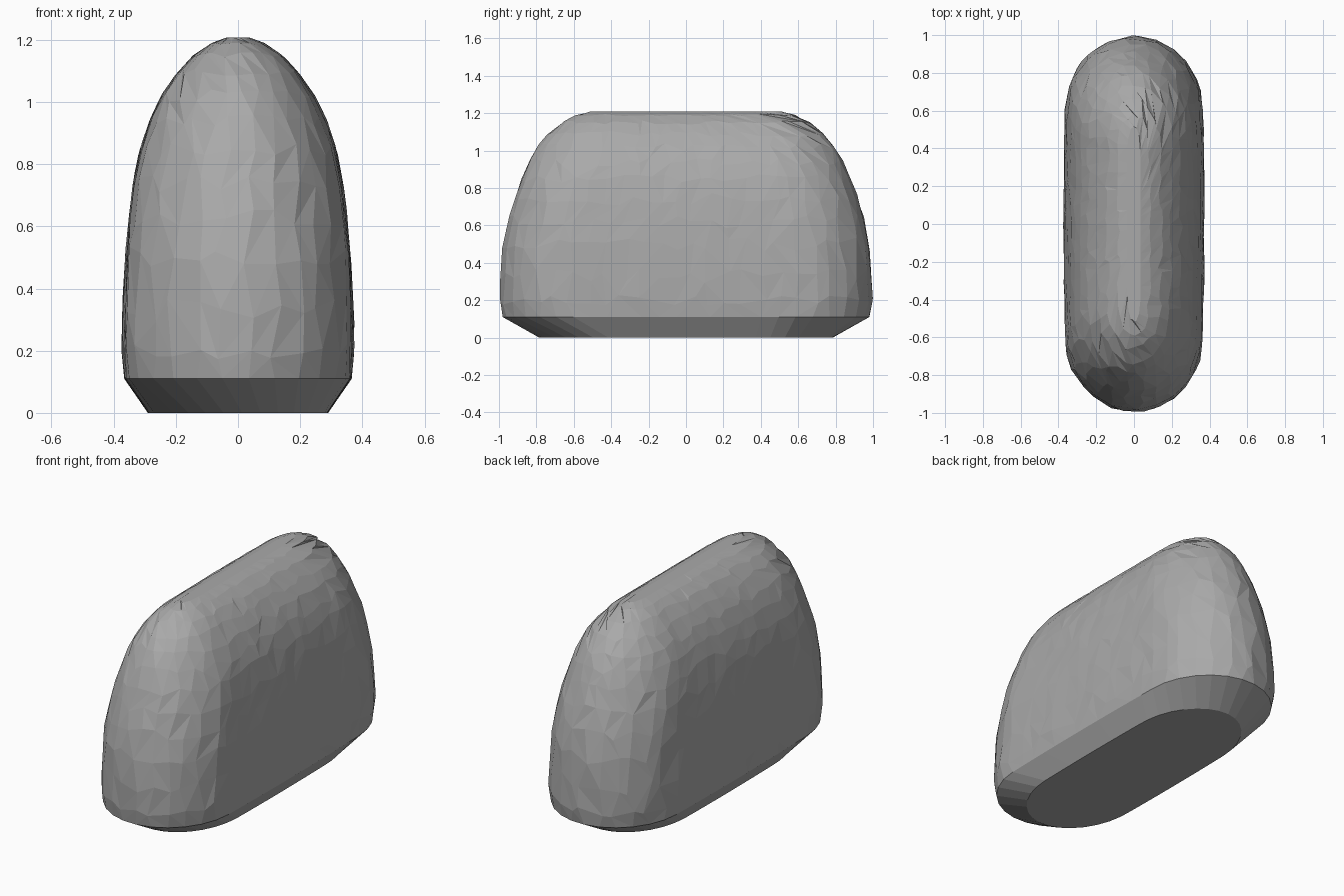
import bpy, bmesh, math, random

random.seed(4)
if "Cube" in bpy.data.objects:
    bpy.data.objects.remove(bpy.data.objects["Cube"], do_unlink=True)

# One plain grey stone colour
stone = bpy.data.materials.new("stone grey")
stone.use_nodes = True
grey = (0.4, 0.4, 0.4, 1)
stone.diffuse_color = grey
stone.node_tree.nodes["Principled BSDF"].inputs["Base Color"].default_value = grey

SIDES = 52
# Height, half width, half length
PROFILE = [(0, .29, .785), (.11, .366, .982), (.2, .376, 1), (.33, .374, .997),
           (.5, .365, .985), (.62, .354, .96), (.74, .34, .925), (.85, .318, .885),
           (.94, .288, .845), (1.02, .25, .8), (1.09, .2, .74), (1.15, .145, .67),
           (1.19, .085, .59), (1.208, .035, .52)]


def section(z):
    """Half width and half length at a height."""
    for (z0, a0, b0), (z1, a1, b1) in zip(PROFILE, PROFILE[1:]):
        if z <= z1:
            t = (z - z0) / (z1 - z0)
            return a0 + (a1 - a0) * t, b0 + (b1 - b0) * t
    return PROFILE[-1][1:]


def outline(u, a, b):
    """Point on a long outline with rounded ends and gently bowed sides."""
    end = min(.38, a + .08)
    straight = b - end
    arc = math.pi * (a + end) / 2
    d = (u % 1) * (4 * straight + 2 * arc)
    flip = 1
    if d >= 2 * straight + arc:
        d -= 2 * straight + arc
        flip = -1
    if d < 2 * straight:
        x, y = a, d - straight
    else:
        angle = (d - 2 * straight) / arc * math.pi
        x, y = a * math.cos(angle), straight + end * math.sin(angle)
    x *= 1 - .05 * (y / b) ** 2
    return flip * x, flip * y


# Rough-cut body: rings of points scattered over the rounded form
bm = bmesh.new()
rings = []
for i, (z, a, b) in enumerate(PROFILE):
    rough = i > 1
    gap = min(z - PROFILE[i - 1][0], PROFILE[i + 1][0] - z) if 1 < i < len(PROFILE) - 1 else 0
    ring = []
    for k in range(SIDES):
        h = z + random.uniform(-.3, .3) * gap
        u = (k + (random.uniform(-.32, .32) if rough else 0)) / SIDES
        x, y = outline(u, *section(h))
        s = random.uniform(.985, 1) if rough else 1
        ring.append(bm.verts.new((x * s, y * (1 + s) / 2, h)))
    rings.append(ring)

# Sloping base stays regular; the rest is split along random diagonals
for i, (low, high) in enumerate(zip(rings, rings[1:])):
    for k in range(SIDES):
        n = (k + 1) % SIDES
        p, q, r, s = low[k], low[n], high[n], high[k]
        if i == 0:
            bm.faces.new((p, q, r, s))
        elif random.random() < .5:
            bm.faces.new((p, q, r))
            bm.faces.new((p, r, s))
        else:
            bm.faces.new((p, q, s))
            bm.faces.new((q, r, s))

# Flat underside and a narrow ridge along the top
bm.faces.new(rings[0])
bm.faces.new(rings[-1])
bmesh.ops.recalc_face_normals(bm, faces=bm.faces)

mesh = bpy.data.meshes.new("stone_block")
bm.to_mesh(mesh)
bm.free()
mesh.materials.append(stone)
block = bpy.data.objects.new("stone_block", mesh)
bpy.context.collection.objects.link(block)
